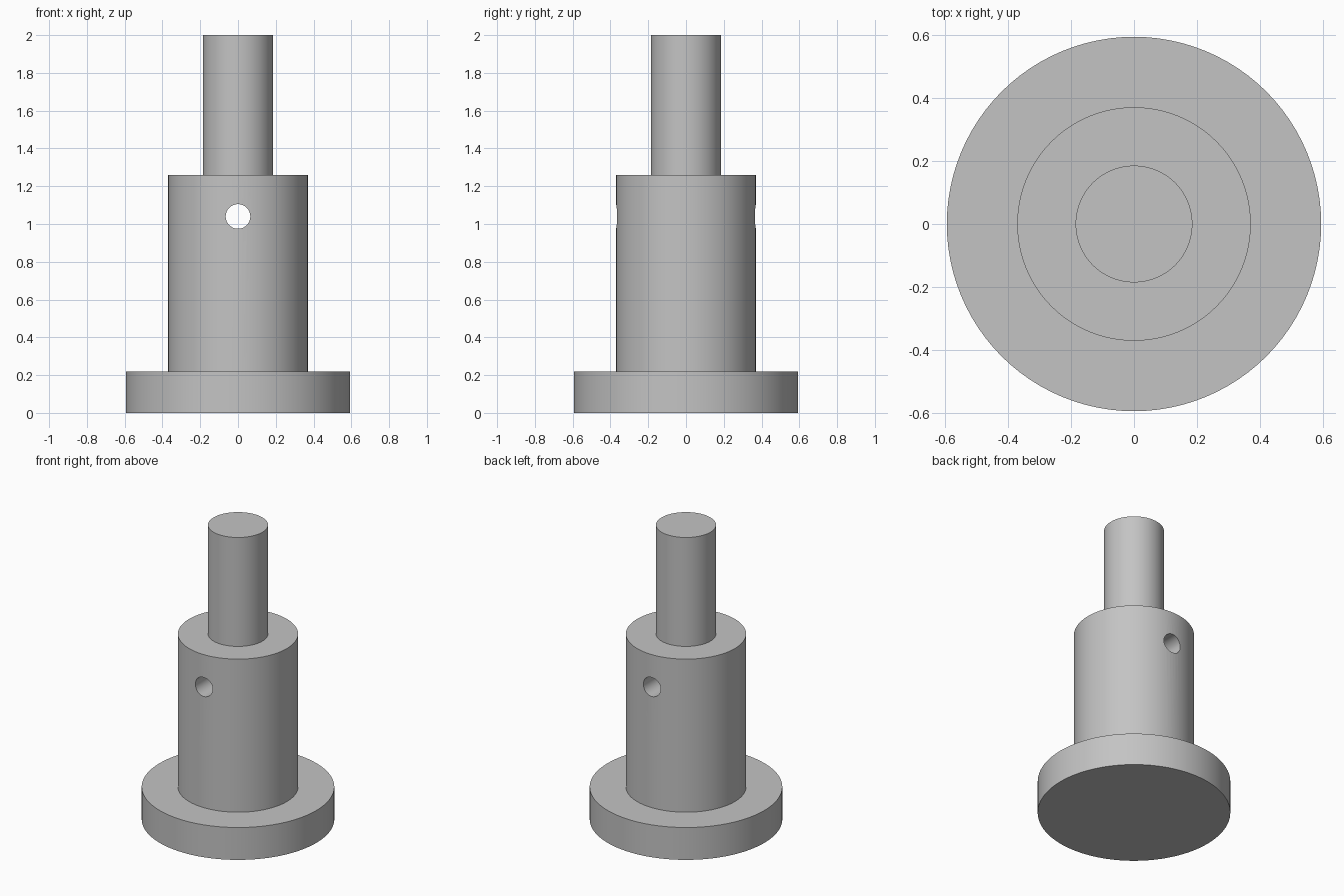
import bpy
import bmesh
import math

SEGMENTS = 96

default_cube = bpy.data.objects.get("Cube")
if default_cube:
    bpy.data.objects.remove(default_cube, do_unlink=True)

# Plain grey metal
grey = bpy.data.materials.new("grey_metal")
grey.use_nodes = True
colour = (0.55, 0.55, 0.55, 1.0)
grey.diffuse_color = colour
for node in grey.node_tree.nodes:
    if node.type == "BSDF_PRINCIPLED":
        node.inputs["Base Color"].default_value = colour


def turned_part(name, profile):
    """Closed solid turned about z from (radius, height) pairs, bottom to top."""
    bm = bmesh.new()
    rings = []
    for radius, height in profile:
        angles = [math.tau * i / SEGMENTS for i in range(SEGMENTS)]
        rings.append([bm.verts.new((radius * math.cos(a), radius * math.sin(a), height))
                      for a in angles])
    for low, high in zip(rings, rings[1:]):
        for i in range(SEGMENTS):
            j = (i + 1) % SEGMENTS
            bm.faces.new((low[i], low[j], high[j], high[i]))
    bm.faces.new(reversed(rings[0]))
    bm.faces.new(rings[-1])
    mesh = bpy.data.meshes.new(name)
    bm.to_mesh(mesh)
    bm.free()
    mesh.materials.append(grey)
    obj = bpy.data.objects.new(name, mesh)
    bpy.context.collection.objects.link(obj)
    return obj


# Flange, body and pin turned as one solid
spindle = turned_part("stepped_spindle", [
    (0.593, 0), (0.593, 0.22),
    (0.37, 0.22), (0.37, 1.26),
    (0.185, 1.26), (0.185, 2),
])

# Cross hole running front to back through the body
drill = turned_part("cross_hole_cutter", [(0.065, -0.5), (0.065, 0.5)])
drill.rotation_euler.x = math.pi / 2
drill.location.z = 1.04
drill.hide_render = True

cut = spindle.modifiers.new("cross_hole", "BOOLEAN")
cut.operation = "DIFFERENCE"
cut.solver = "EXACT"
cut.object = drill

bpy.context.view_layer.update()
bpy.ops.object.select_all(action="DESELECT")
spindle.select_set(True)
bpy.context.view_layer.objects.active = spindle
bpy.ops.object.modifier_apply(modifier=cut.name)
bpy.data.objects.remove(drill, do_unlink=True)

# Smooth round walls with crisp rims
bpy.ops.object.shade_smooth_by_angle(angle=math.radians(30))
